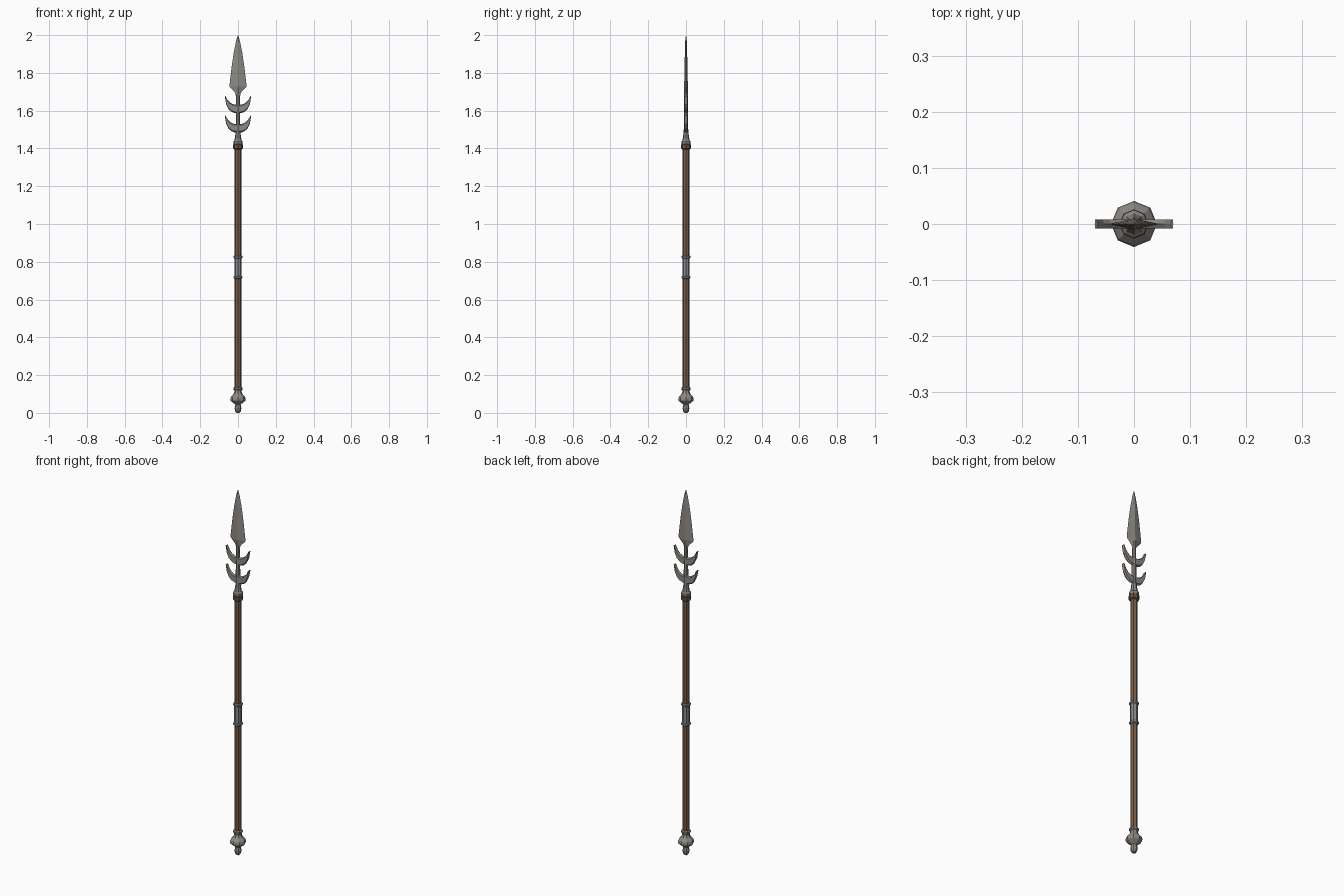
import bpy, bmesh, math

if "Cube" in bpy.data.objects:
    bpy.data.objects.remove(bpy.data.objects["Cube"])


def material(name, rgb):
    m = bpy.data.materials.new(name)
    m.diffuse_color = (*rgb, 1)
    m.use_nodes = True
    m.node_tree.nodes["Principled BSDF"].inputs["Base Color"].default_value = m.diffuse_color
    return m


STEEL = material("steel", (0.27, 0.25, 0.23))
WOOD = material("brown wood", (0.20, 0.11, 0.06))
GRIP = material("blue grey grip", (0.24, 0.25, 0.27))
LEATHER = material("dark binding", (0.13, 0.085, 0.055))


def loft(name, rings, mat):
    """Bridge a list of equal-length point rings and cap both ends."""
    bm = bmesh.new()
    vs = [[bm.verts.new(p) for p in r] for r in rings]
    n = len(rings[0])
    for a, b in zip(vs, vs[1:]):
        for i in range(n):
            j = (i + 1) % n
            bm.faces.new((a[i], a[j], b[j], b[i]))
    bm.faces.new(vs[0])
    bm.faces.new(vs[-1])
    bmesh.ops.remove_doubles(bm, verts=bm.verts, dist=1e-5)
    bmesh.ops.recalc_face_normals(bm, faces=bm.faces)
    me = bpy.data.meshes.new(name)
    bm.to_mesh(me)
    bm.free()
    me.materials.append(mat)
    ob = bpy.data.objects.new(name, me)
    bpy.context.collection.objects.link(ob)
    return ob


def turned(name, profile, mat, sides=8):
    """Lathe of (radius, z) pairs."""
    return loft(name, [[(r * math.cos(math.tau * i / sides), r * math.sin(math.tau * i / sides), z)
                        for i in range(sides)] for r, z in profile], mat)


# Shaft
turned("shaft", [(0.018, 0.11), (0.018, 1.41)], WOOD)

# Pommel with knob
turned("pommel", [(0.008, 0.0), (0.015, 0.009), (0.018, 0.026), (0.014, 0.044), (0.022, 0.05),
                  (0.038, 0.063), (0.041, 0.072), (0.038, 0.084), (0.024, 0.1), (0.019, 0.112),
                  (0.020, 0.12), (0.024, 0.124), (0.024, 0.133), (0.018, 0.137)], STEEL)

# Middle grip with rings
turned("grip", [(0.0195, 0.72), (0.0195, 0.825)], GRIP)
for label, z in (("lower", 0.718), ("upper", 0.825)):
    turned(label + "_grip_ring", [(0.019, z - 0.008), (0.024, z - 0.004),
                                  (0.024, z + 0.004), (0.019, z + 0.008)], GRIP)

# Binding and socket under the head
turned("binding", [(0.02, 1.395), (0.026, 1.4), (0.026, 1.42), (0.02, 1.425)], LEATHER)
turned("socket_and_stem", [(0.02, 1.42), (0.025, 1.427), (0.025, 1.438), (0.019, 1.444),
                           (0.016, 1.46), (0.012, 1.49), (0.011, 1.6), (0.010, 1.73)], STEEL)

# Blade with diamond section
blade = [(0.011, 0.010, 1.675), (0.015, 0.010, 1.695), (0.045, 0.010, 1.728), (0.044, 0.0095, 1.745),
         (0.034, 0.008, 1.83), (0.022, 0.006, 1.91), (0.010, 0.004, 1.97), (0.0008, 0.0006, 2.0)]
loft("blade", [[(w, 0, z), (0, d, z), (-w, 0, z), (0, -d, z)] for w, d, z in blade], STEEL)

# Crescent barbs, bevelled along the edges
outer = [(0.0, 1.588), (0.018, 1.588), (0.035, 1.594), (0.051, 1.609), (0.063, 1.634), (0.07, 1.677)]
inner = [(0.0, 1.632), (0.014, 1.632), (0.028, 1.635), (0.042, 1.643), (0.054, 1.655), (0.066, 1.677)]
for label, dz in (("upper", 0), ("lower", -0.103)):
    for side, s in (("right", 1), ("left", -1)):
        rings = []
        for (ox, oz), (ix, iz) in zip(outer, inner):
            ring = []
            for t, y in ((0, 0), (0.14, 0.008), (0.86, 0.008), (1, 0), (0.86, -0.008), (0.14, -0.008)):
                ring.append((s * (ox + (ix - ox) * t), y, oz + (iz - oz) * t + dz))
            rings.append(ring)
        loft(f"{label}_{side}_barb", rings, STEEL)
